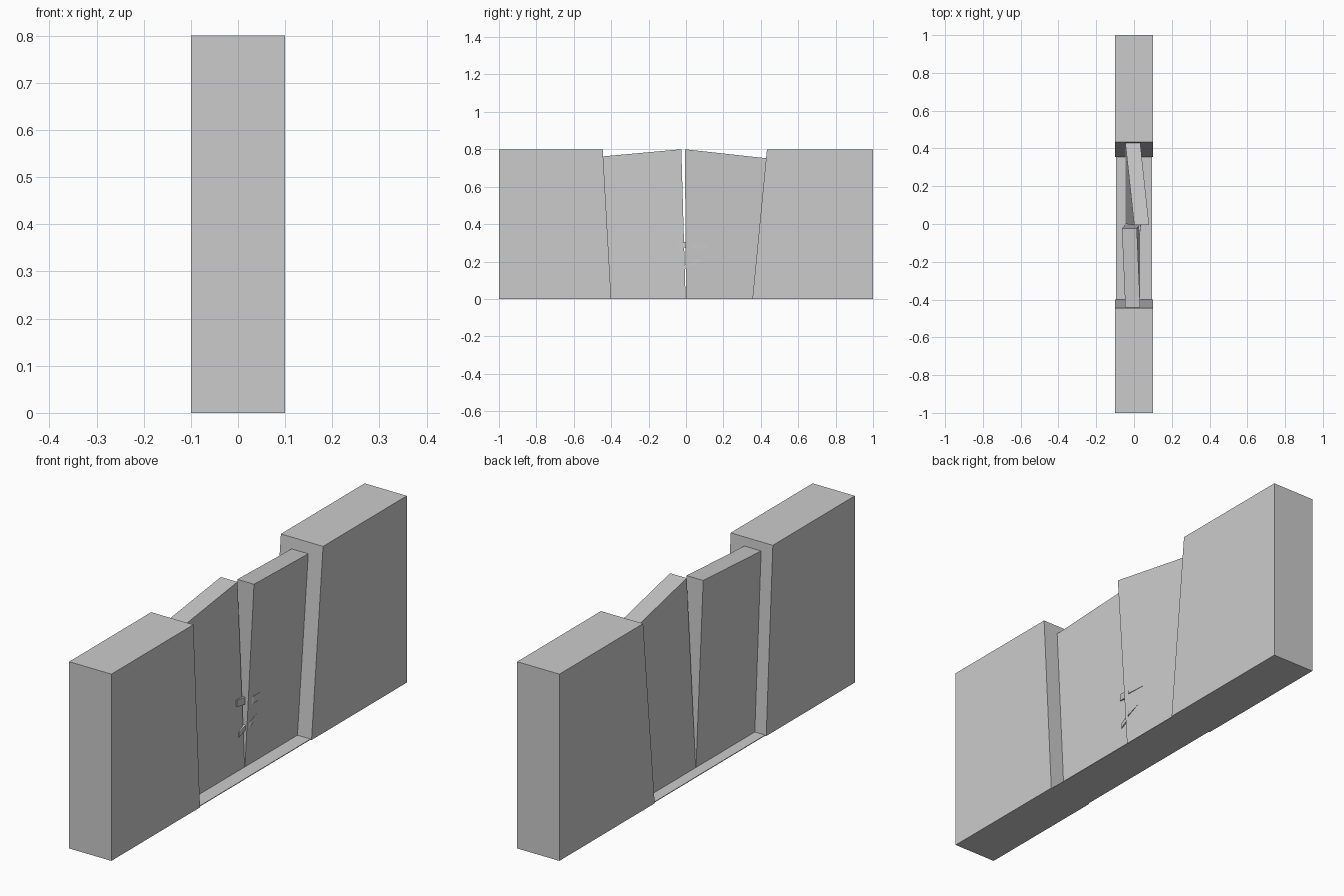
import bpy, bmesh
from mathutils import Vector

if "Cube" in bpy.data.objects:
    bpy.data.objects.remove(bpy.data.objects["Cube"])


def finish(name, bm):
    bmesh.ops.recalc_face_normals(bm, faces=bm.faces[:])
    mesh = bpy.data.meshes.new(name)
    bm.to_mesh(mesh)
    bm.free()
    obj = bpy.data.objects.new(name, mesh)
    bpy.context.collection.objects.link(obj)
    return obj


def loft(name, rings):
    """Skin a row of four-cornered sections and cap both ends."""
    bm = bmesh.new()
    rows = [[bm.verts.new(p) for p in ring] for ring in rings]
    for a, b in zip(rows, rows[1:]):
        for i in range(4):
            j = (i + 1) % 4
            bm.faces.new((a[i], a[j], b[j], b[i]))
    bm.faces.new(rows[0])
    bm.faces.new(rows[-1])
    return finish(name, bm)


def slab(name, profile, x0=-0.1, x1=0.1):
    """Extrude a four-point (y, z) profile across x."""
    return loft(name, [[(x, y, z) for y, z in profile] for x in (x0, x1)])


# Wall blocks with slanted jambs
slab("left_wall", [(-1, 0), (-0.40, 0), (-0.445, 0.8), (-1, 0.8)])
slab("right_wall", [(1, 0), (0.355, 0), (0.433, 0.8), (1, 0.8)])

# Thin threshold between the walls
slab("threshold", [(-0.41, 0), (0.36, 0), (0.36, 0.003), (-0.41, 0.003)],
     -0.095, 0.095)


# Sagging, twisted door leaves: only the inner top corner swings out of plane
def door(name, profile, swing):
    shifts = (0, 0, swing, 0)
    rings = [[(x + s, y, z) for (y, z), s in zip(profile, shifts)]
             for x in (-0.046, 0.033)]
    return loft(name, rings)


door("left_door", [(-0.40, 0), (-0.002, 0), (-0.025, 0.8), (-0.445, 0.762)], -0.018)
door("right_door", [(0.355, 0), (0, 0), (-0.006, 0.8), (0.43, 0.752)], 0.047)


# Bent flat straps bridging the gap on the right side
def strap(name, path, height, thick=0.01):
    rings = []
    for x, y, z in path:
        h, t = height / 2, thick / 2
        rings.append([(x - t, y, z - h), (x + t, y, z - h),
                      (x + t, y, z + h), (x - t, y, z + h)])
    return loft(name, rings)


strap("upper_strap", [(0.026, -0.05, 0.292), (0.031, 0.0, 0.288),
                      (0.048, 0.03, 0.284), (0.044, 0.12, 0.282)], 0.03)
strap("lower_strap", [(0.028, -0.04, 0.155), (0.032, 0.0, 0.174),
                      (0.042, 0.02, 0.184), (0.040, 0.08, 0.21)], 0.022)
